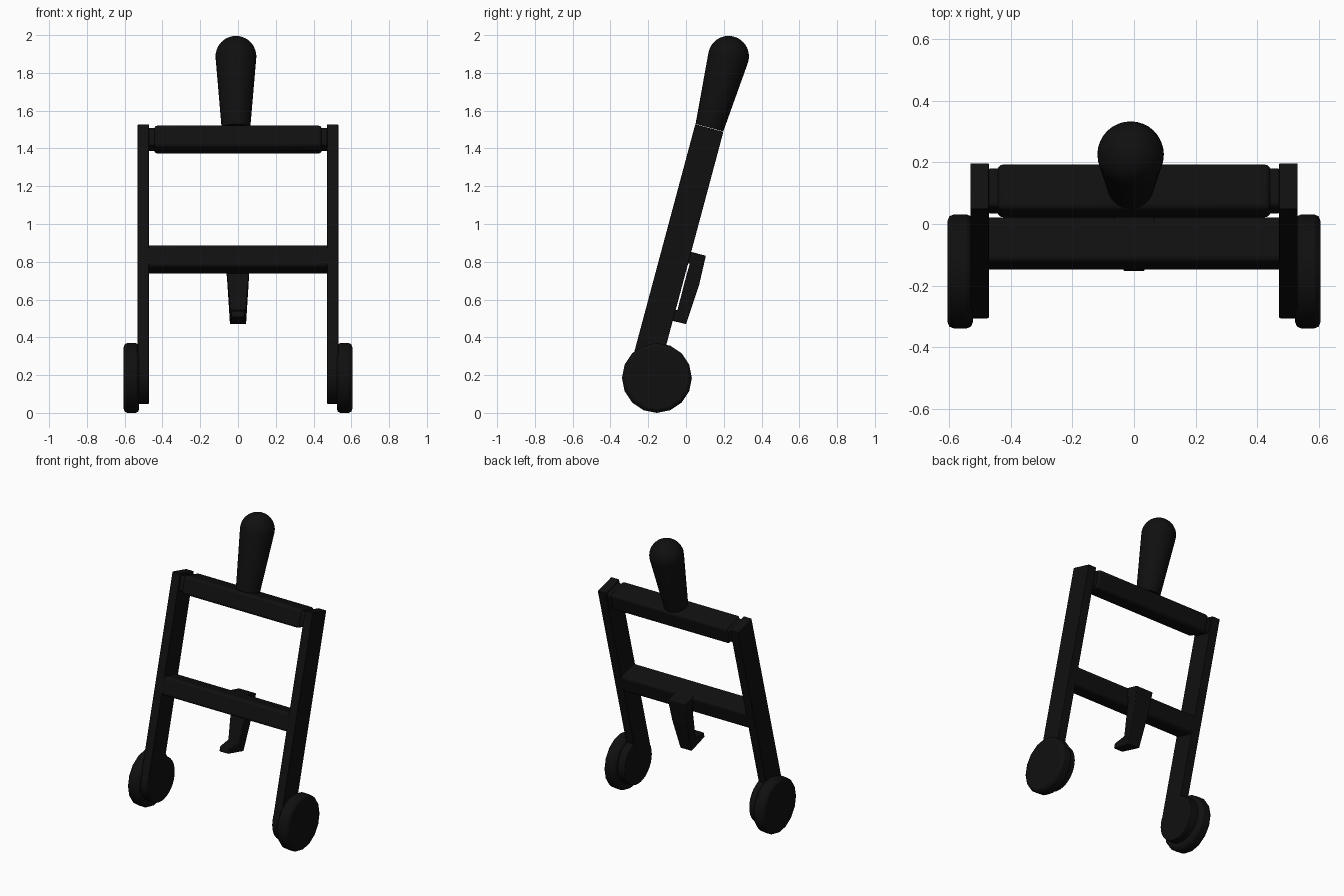
import bpy, bmesh, math
from mathutils import Vector, Matrix

if "Cube" in bpy.data.objects:
    bpy.data.objects.remove(bpy.data.objects["Cube"])

TILT = math.radians(15)
UP = Vector((0, math.sin(TILT), math.cos(TILT)))      # along the leaning frame
ACROSS = Vector((0, math.cos(TILT), -math.sin(TILT)))
TOP = Vector((0, 0.1235, 1.508))                      # middle of the frame's top end

black = bpy.data.materials.new("black")
black.diffuse_color = (0.005, 0.005, 0.005, 1)
black.use_nodes = True
black.node_tree.nodes["Principled BSDF"].inputs["Base Color"].default_value = black.diffuse_color


def finish(name, bm, bevel=0, segments=3):
    bmesh.ops.recalc_face_normals(bm, faces=bm.faces)
    mesh = bpy.data.meshes.new(name)
    bm.to_mesh(mesh)
    bm.free()
    ob = bpy.data.objects.new(name, mesh)
    bpy.context.collection.objects.link(ob)
    mesh.materials.append(black)
    if bevel:
        mod = ob.modifiers.new("bevel", 'BEVEL')
        mod.width, mod.segments = bevel, segments
        mod.limit_method = 'ANGLE'
    bpy.ops.object.select_all(action='DESELECT')
    ob.select_set(True)
    bpy.context.view_layer.objects.active = ob
    bpy.ops.object.shade_smooth_by_angle(angle=math.radians(35))
    return ob


def leaning_box(name, down, half_w, half_h, x0, x1, bevel):
    """Box whose centre lies 'down' below the frame top, leaning with the frame."""
    bm = bmesh.new()
    c = TOP - UP * down
    rings = []
    for x in (x0, x1):
        rings.append([bm.verts.new(c + ACROSS * a * half_w + UP * b * half_h + Vector((x, 0, 0)))
                      for a, b in ((-1, -1), (1, -1), (1, 1), (-1, 1))])
    for i in range(4):
        j = (i + 1) % 4
        bm.faces.new((rings[0][i], rings[0][j], rings[1][j], rings[1][i]))
    bm.faces.new(rings[0])
    bm.faces.new(rings[1])
    return finish(name, bm, bevel)


def disc(name, x0, x1, y, z, radius, sides, bevel):
    bm = bmesh.new()
    bmesh.ops.create_cone(bm, cap_ends=True, segments=sides, radius1=radius, radius2=radius,
                          depth=abs(x1 - x0),
                          matrix=Matrix.Translation(((x0 + x1) / 2, y, z))
                          @ Matrix.Rotation(math.pi / 2, 4, 'Y'))
    return finish(name, bm, bevel, 2)


# legs, hubs and wheels on both sides
for side, s in (("left", -1), ("right", 1)):
    lo, hi = sorted((s * 0.471, s * 0.531))
    leaning_box(side + "_leg", 0.66, 0.077, 0.66, lo, hi, 0.004)
    disc(side + "_hub", lo, hi, -0.157, 0.197, 0.149, 32, 0.004)
    lo, hi = sorted((s * 0.523, s * 0.605))
    disc(side + "_wheel", lo, hi, -0.154, 0.185, 0.185, 16, 0.02)

# cross bars, with a thinner core showing at the ends of the upper one
leaning_box("upper_bar", 0.063, 0.077, 0.061, -0.443, 0.443, 0.018)
leaning_box("upper_bar_core", 0.063, 0.066, 0.05, -0.48, 0.48, 0.014)
leaning_box("lower_bar", 0.72, 0.076, 0.061, -0.5, 0.5, 0.018)

# handle: tapered grip with a domed end, turned about the leaning axis
profile = [(0.0, 0.002), (0.076, 0.002)]
for i in range(13):
    a = math.radians(-5 + 95 * i / 12)
    profile.append((max(0.0, 0.108 * math.cos(a)), 0.393 + 0.108 * math.sin(a)))
bm = bmesh.new()
place = Matrix.Translation(TOP + Vector((-0.011, 0, 0))) @ Matrix.Rotation(-TILT, 4, 'X')
verts = [bm.verts.new(place @ Vector((r, 0, h))) for r, h in profile]
edges = [bm.edges.new(p) for p in zip(verts, verts[1:])]
bmesh.ops.spin(bm, geom=verts + edges, cent=place.translation, axis=UP,
               angle=math.tau, steps=32, use_duplicate=False)
bmesh.ops.remove_doubles(bm, verts=bm.verts, dist=0.0005)
finish("handle", bm)

# hooked stand behind the lower bar: outer point, inner point, half width
sections = [((-0.06, 0.875), (-0.06, 0.80), 0.065),
            ((0.105, 0.832), (0.02, 0.79), 0.065),
            ((0.07, 0.68), (0.0, 0.72), 0.056),
            ((0.0, 0.47), (-0.045, 0.545), 0.043),
            ((-0.154, 0.507), (-0.146, 0.54), 0.034)]
bm = bmesh.new()
rings = [[bm.verts.new((x, *p)) for x, p in ((-w, o), (w, o), (w, n), (-w, n))]
         for o, n, w in sections]
for a, b in zip(rings, rings[1:]):
    for i in range(4):
        j = (i + 1) % 4
        bm.faces.new((a[i], a[j], b[j], b[i]))
bm.faces.new(rings[0])
bm.faces.new(rings[-1])
finish("hook_stand", bm, 0.004, 2)
